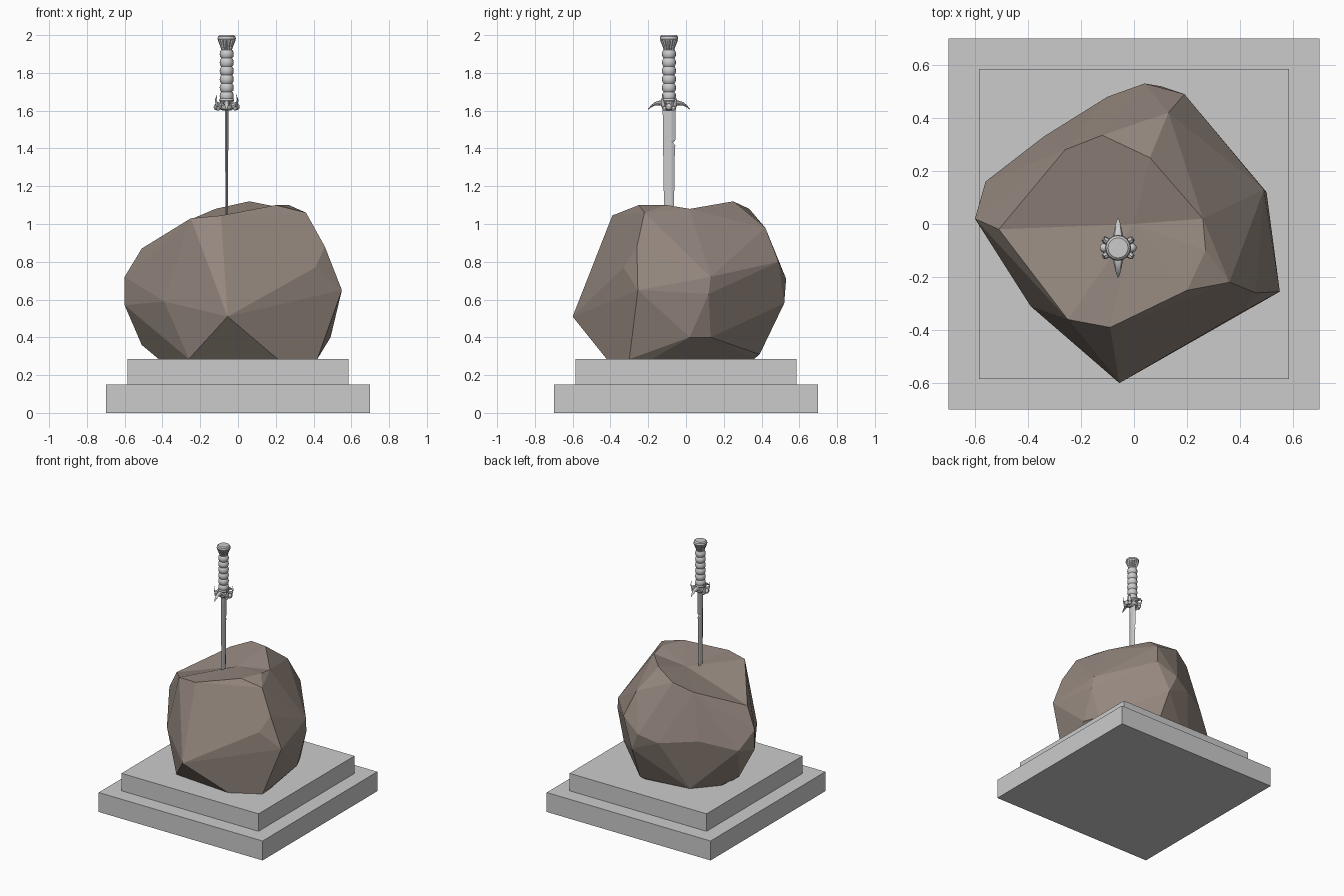
import bpy, bmesh
from math import sin, cos, pi
from mathutils import Vector

if "Cube" in bpy.data.objects:
    bpy.data.objects.remove(bpy.data.objects["Cube"])

CX, CY = -0.06, -0.09   # sword axis


def finish(name, bm, smooth=None, mat=None):
    me = bpy.data.meshes.new(name)
    bmesh.ops.recalc_face_normals(bm, faces=bm.faces)
    bm.to_mesh(me)
    bm.free()
    ob = bpy.data.objects.new(name, me)
    bpy.context.collection.objects.link(ob)
    if mat:
        me.materials.append(mat)
    if smooth:
        bpy.context.view_layer.objects.active = ob
        bpy.ops.object.select_all(action='DESELECT')
        ob.select_set(True)
        bpy.ops.object.shade_smooth_by_angle(angle=smooth)
    return ob


def box(name, half, z0, z1):
    bm = bmesh.new()
    bmesh.ops.create_cube(bm, size=1)
    for v in bm.verts:
        v.co = (v.co.x * 2 * half, v.co.y * 2 * half, z0 + (v.co.z + 0.5) * (z1 - z0))
    return finish(name, bm)


def loft(bm, rings):
    """Skin a list of equal-length point rings and cap both ends."""
    rows = [[bm.verts.new(p) for p in r] for r in rings]
    n = len(rows[0])
    for a, b in zip(rows, rows[1:]):
        for i in range(n):
            j = (i + 1) % n
            bm.faces.new((a[i], a[j], b[j], b[i]))
    bm.faces.new(rows[0][::-1])
    bm.faces.new(rows[-1])


def lathe(bm, profile, n=16, flute=0.0):
    loft(bm, [[(CX + r * (1 - flute * (i % 2)) * cos(2 * pi * i / n),
                CY + r * (1 - flute * (i % 2)) * sin(2 * pi * i / n), z)
               for i in range(n)] for r, z in profile])


def horn(bm, path, side, n=8):
    """Tapered tube; path items are (out, up, half width, half height)."""
    side = Vector(side)
    across = Vector((-side.y, side.x, 0))
    up = Vector((0, 0, 1))
    loft(bm, [[Vector((CX, CY, z)) + side * d + across * w * cos(2 * pi * i / n)
               + up * h * sin(2 * pi * i / n) for i in range(n)] for d, z, w, h in path])


# Stepped plinth
box("plinth_lower", 0.70, 0.0, 0.15)
box("plinth_upper", 0.585, 0.15, 0.285)

# Boulder: convex hull of corner points, with a shallow dished top
rim = [(-.51, -.02, .87), (-.26, .28, 1.02), (-.12, .335, 1.08), (.06, .25, 1.12), (.26, .02, 1.08),
       (.27, -.10, 1.10), (.20, -.25, 1.10), (-.09, -.39, 1.045), (-.25, -.36, 1.03)]
sides = [(-.60, .02, .57), (-.60, .02, .72), (-.56, .16, .60), (-.34, .33, .68), (-.10, .48, .66),
         (.04, .53, .71), (.10, .52, .58), (.19, .49, .80), (.49, .13, .72), (.50, .12, .63),
         (.51, -.16, .74), (.55, -.255, .65), (.46, -.26, .88), (.41, -.33, .77), (.36, -.22, 1.06),
         (.26, -.39, .75), (-.055, -.60, .51), (-.39, -.31, .59), (-.18, -.43, .88), (.13, .42, .98),
         (-.51, .08, .36), (.49, .02, .40), (.44, .13, .40), (.12, .39, .31)]
base = [(.42, -.30), (.21, -.42), (-.26, -.38), (-.42, -.02), (-.40, .14), (-.25, .31),
        (.10, .36), (.41, -.18)]
stone = bpy.data.materials.new("stone")
stone.diffuse_color = (0.30, 0.245, 0.21, 1)
stone.use_nodes = True
stone.node_tree.nodes["Principled BSDF"].inputs["Base Color"].default_value = stone.diffuse_color
bm = bmesh.new()
rim_v = [bm.verts.new(p) for p in rim]
for p in sides + [(x, y, .285) for x, y in base]:
    bm.verts.new(p)
hull = bmesh.ops.convex_hull(bm, input=bm.verts)
inner = [v for v in hull["geom_interior"] if isinstance(v, bmesh.types.BMVert)]
keep = {v for v in rim_v if v not in inner}
bmesh.ops.delete(bm, geom=inner, context='VERTS')
top = [f for f in bm.faces if all(v in keep for v in f.verts)]
bmesh.ops.delete(bm, geom=top, context='FACES')
edges = [e for e in bm.edges if e.is_boundary]
dip = bm.verts.new((0.0, 0.0, 1.045))
for e in edges:
    bm.faces.new((*e.verts, dip))
bmesh.ops.dissolve_limit(bm, angle_limit=0.06, verts=bm.verts, edges=bm.edges)
finish("boulder", bm, mat=stone)

# Blade: flat hexagonal section, with a nick in the rear edge
bm = bmesh.new()
rings = []
for z, front, back in [(.95, .024, .024), (1.05, .026, .026), (1.40, .031, .031), (1.415, .031, .034),
                       (1.43, .031, .022), (1.445, .031, .034), (1.46, .031, .034), (1.63, .034, .036)]:
    t = 0.005 + 0.005 * (z - .95) / .65
    rings.append([(CX + x, CY + y, z) for x, y in
                  [(0, -front), (t, -.012), (t, .012), (0, back), (-t, .012), (-t, -.012)]])
loft(bm, rings)
finish("blade", bm)

# Grip: a stack of six rounded rings
bm = bmesh.new()
profile = []
for k in range(6):
    z = 1.655 + k * 0.0445
    profile += [(.029, z), (.035, z + .008), (.037, z + .022), (.035, z + .036)]
lathe(bm, profile + [(.029, 1.922)])
finish("grip", bm, smooth=0.6)

# Pommel: fluted flare with a flat cap
bm = bmesh.new()
lathe(bm, [(.027, 1.918), (.034, 1.94), (.048, 1.975)], n=32, flute=.12)
lathe(bm, [(.044, 1.972), (.049, 1.98), (.046, 1.993), (.038, 2.0)])
finish("pommel", bm)

# Guard: collar, drooping pointed arms, side scrolls and upturned claws
bm = bmesh.new()
lathe(bm, [(.022, 1.60), (.036, 1.61), (.042, 1.63), (.034, 1.645), (.040, 1.655), (.032, 1.67)])
for s in (-1, 1):
    horn(bm, [(.02, 1.636, .022, .016), (.05, 1.641, .018, .013), (.075, 1.636, .013, .009),
              (.095, 1.623, .008, .006), (.112, 1.606, .002, .002)], (0, s, 0))
    for a in (-.55, .55):
        side = (s * cos(a), sin(a), 0)
        horn(bm, [(.025, 1.632, .012, .016), (.045, 1.626, .014, .017), (.062, 1.634, .012, .014),
                  (.068, 1.655, .008, .008), (.060, 1.682, .002, .003)], side)
    for y, z, r in [(0, 1.62, .018), (-.024, 1.613, .013), (.024, 1.613, .013)]:
        ball = bmesh.ops.create_uvsphere(bm, u_segments=10, v_segments=6, radius=r)
        bmesh.ops.translate(bm, verts=ball["verts"], vec=(CX + s * (.052 - abs(y) * .3), CY + y, z))
finish("guard", bm, smooth=0.6)
